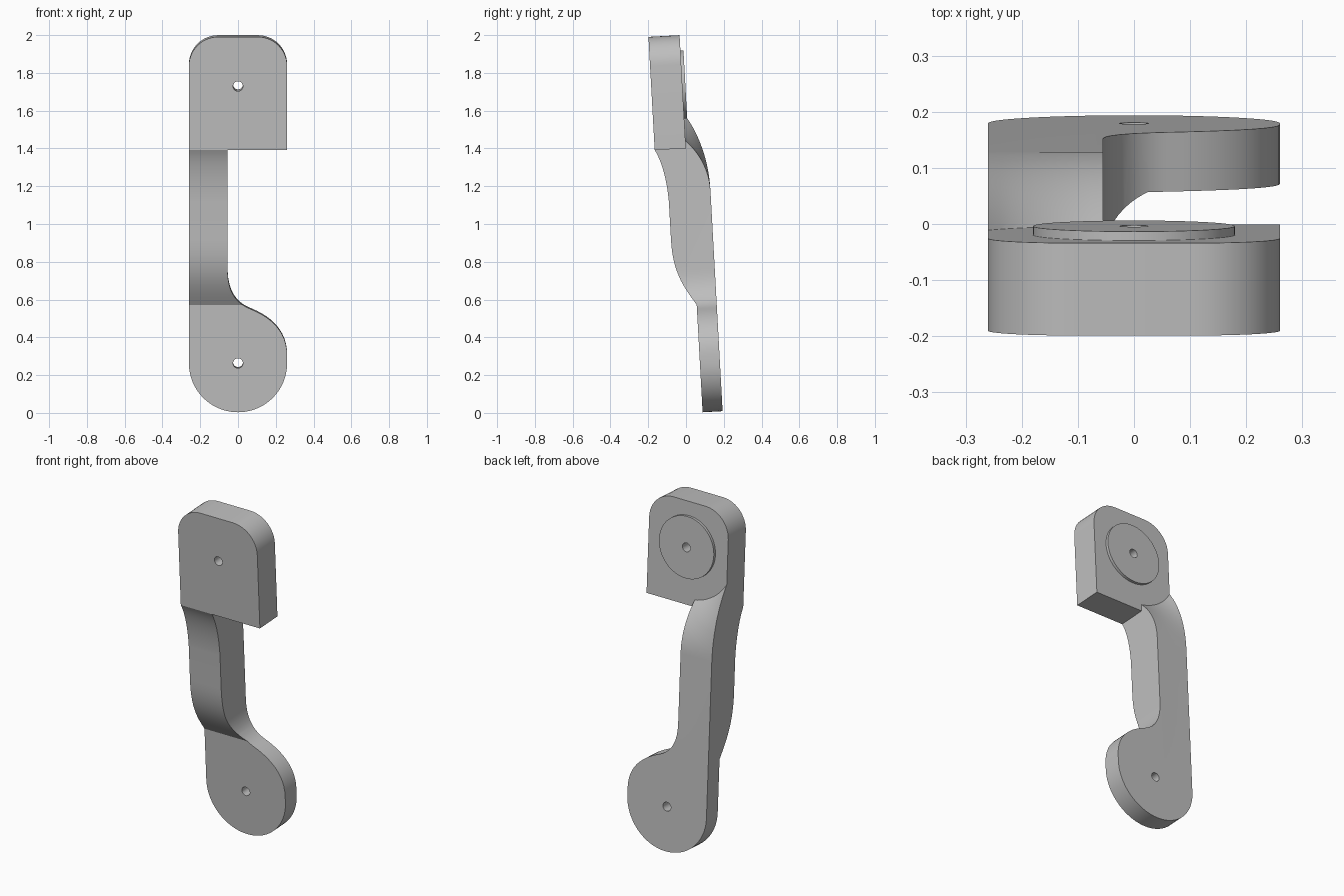
import bpy
import bmesh
import math
from mathutils import Vector, Matrix
from mathutils.geometry import interpolate_bezier

cube = bpy.data.objects.get("Cube")
if cube:
    bpy.data.objects.remove(cube, do_unlink=True)

HALF = 0.26            # half width of both ends
ARM_X = -0.055         # inner side of the arm
PLATE_Z, PAD_Z = 1.738, 0.26
FRONT, BACK, REAR = -0.144, 0.021, 0.139
TILT = 0.055

grey = bpy.data.materials.new("light grey")
grey.use_nodes = True
colour = (0.52, 0.52, 0.52, 1)
grey.diffuse_color = colour
grey.node_tree.nodes["Principled BSDF"].inputs["Base Color"].default_value = colour


def bezier(a, b, c, d, n=14):
    pts = interpolate_bezier(*[Vector((*p, 0)) for p in (a, b, c, d)], n)
    return [(p.x, p.y) for p in pts]


def arc(cx, cz, r, start, end, n):
    angles = [math.radians(start + (end - start) * i / n) for i in range(n + 1)]
    return [(cx + r * math.cos(a), cz + r * math.sin(a)) for a in angles]


def loft(name, rings):
    """Solid skinned over equal rings of points, capped at both ends."""
    bm = bmesh.new()
    loops = [[bm.verts.new(p) for p in ring] for ring in rings]
    for a, b in zip(loops, loops[1:]):
        for i in range(len(a)):
            j = (i + 1) % len(a)
            bm.faces.new((a[i], a[j], b[j], b[i]))
    bm.faces.new(loops[0][::-1])
    bm.faces.new(loops[-1])
    bmesh.ops.recalc_face_normals(bm, faces=bm.faces)
    mesh = bpy.data.meshes.new(name)
    bm.to_mesh(mesh)
    bm.free()
    mesh.materials.append(grey)
    obj = bpy.data.objects.new(name, mesh)
    bpy.context.collection.objects.link(obj)
    return obj


def prism(name, outline, y0, y1):
    return loft(name, [[(x, y, z) for x, z in outline] for y in (y0, y1)])


def combine(target, tool, operation):
    bpy.context.view_layer.objects.active = target
    mod = target.modifiers.new("combine", 'BOOLEAN')
    mod.operation, mod.object, mod.solver = operation, tool, 'EXACT'
    bpy.ops.object.modifier_apply(modifier=mod.name)
    bpy.data.objects.remove(tool, do_unlink=True)


# Side section of the arm; its back blend wraps round the raised disc
def section(x):
    cx = min(max(x, -HALF), ARM_X)
    top = PLATE_Z - math.sqrt(0.3 ** 2 - cx ** 2)
    lower = bezier((0.033, 0.57), (-0.025, 0.66), (-0.084, 0.74), (-0.084, 0.92))
    upper = bezier((-0.084, 1.12), (-0.087, 1.22), (-0.105, 1.33), (FRONT, 1.4))
    blend = bezier((0.018, 1), (0.09, 0.75), (REAR, 0.4), (REAR, 0))
    back = [(y, 1.17 + (top - 1.17) * u) for y, u in blend]
    pts = [(0.033, -0.1)] + lower + upper + [(-0.1, 1.42), (0, top)] + back + [(REAR, -0.1)]
    return [(x, y, z) for y, z in pts]


stations = [-0.3] + [-HALF + (ARM_X + HALF) * i / 10 for i in range(11)] + [0.3]
bracket = loft("offset_bracket", [section(x) for x in stations])

# Front outline of the arm and round lower pad
outline = bezier((ARM_X, 0.76), (ARM_X, 0.64), (-0.01, 0.58), (0.06, 0.55))
outline += bezier((0.06, 0.55), (0.16, 0.51), (HALF, 0.44), (HALF, 0.3))[1:]
outline += arc(0, PAD_Z, HALF, 0, -180, 40)
outline += [(-HALF, 1.7), (ARM_X, 1.7)]
combine(bracket, prism("outline", outline, -0.3, 0.3), 'INTERSECT')

# Upper plate with two rounded corners
r = 0.155
plate = [(-HALF, 1.4), (HALF, 1.4)]
plate += arc(HALF - r, 2 - r, r, 0, 90, 12) + arc(r - HALF, 2 - r, r, 90, 180, 12)
combine(bracket, prism("upper_plate", plate, FRONT, BACK), 'UNION')

# Raised disc on the back of the plate
disc = arc(0, PLATE_Z, 0.18, 0, 360, 64)[:-1]
combine(bracket, prism("raised_disc", disc, -0.05, 0.037), 'UNION')

# Screw holes
for z in (PLATE_Z, PAD_Z):
    hole = arc(0, z, 0.026, 0, 360, 32)[:-1]
    combine(bracket, prism("hole", hole, -0.4, 0.4), 'DIFFERENCE')

# Lean the part forward and shade it
pivot = Matrix.Translation((0, 0, 1))
bracket.data.transform(pivot @ Matrix.Rotation(TILT, 4, 'X') @ pivot.inverted())
bpy.ops.object.select_all(action='DESELECT')
bracket.select_set(True)
bpy.context.view_layer.objects.active = bracket
bpy.ops.object.shade_smooth_by_angle(angle=math.radians(20))
